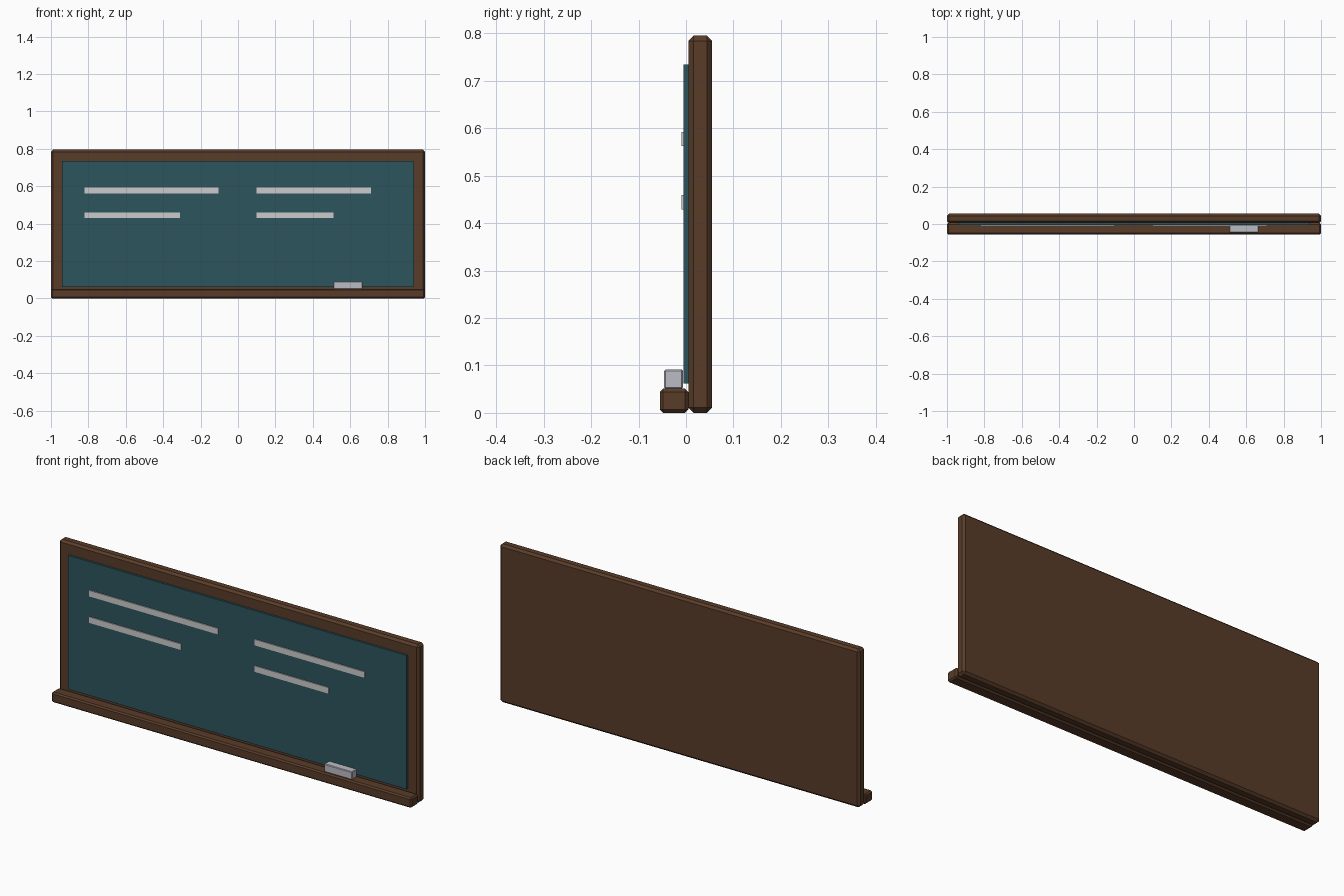
import bpy

if "Cube" in bpy.data.objects:
    bpy.data.objects.remove(bpy.data.objects["Cube"])


def material(name, rgb):
    m = bpy.data.materials.new(name)
    m.diffuse_color = (*rgb, 1)
    m.use_nodes = True
    m.node_tree.nodes["Principled BSDF"].inputs["Base Color"].default_value = m.diffuse_color
    return m


def box(name, x, y, z, mat, bevel=0):
    """Box from (min, max) ranges, with an optional flat chamfer."""
    bpy.ops.mesh.primitive_cube_add(size=1, location=[sum(r) / 2 for r in (x, y, z)])
    ob = bpy.context.object
    ob.name = name
    ob.scale = [r[1] - r[0] for r in (x, y, z)]
    bpy.ops.object.transform_apply(location=False, rotation=False, scale=True)
    ob.data.materials.append(mat)
    if bevel:
        mod = ob.modifiers.new("chamfer", "BEVEL")
        mod.width = bevel
        mod.segments = 1
    return ob


wood = material("dark_wood", (0.10, 0.045, 0.022))
slate = material("green_slate", (0.025, 0.09, 0.11))
chalk = material("chalk", (0.75, 0.75, 0.75))
felt = material("eraser_grey", (0.50, 0.50, 0.56))

# Wooden backing frame, writing surface and chalk tray
box("frame", (-1, 1), (0.005, 0.055), (0, 0.795), wood, 0.011)
box("writing_surface", (-0.94, 0.94), (-0.005, 0.02), (0.062, 0.734), slate)
box("chalk_tray", (-1, 1), (-0.055, 0.005), (0, 0.051), wood, 0.007)

# Eraser resting on the tray
box("eraser", (0.51, 0.665), (-0.046, -0.006), (0.051, 0.091), felt, 0.003)

# Chalk strokes: two columns of two lines
strokes = [(-0.82, -0.105, 0.577), (-0.82, -0.31, 0.444),
           (0.10, 0.71, 0.577), (0.10, 0.51, 0.444)]
for i, (x0, x1, z) in enumerate(strokes):
    box(f"chalk_line_{i + 1}", (x0, x1), (-0.01, -0.004), (z - 0.015, z + 0.015), chalk)
